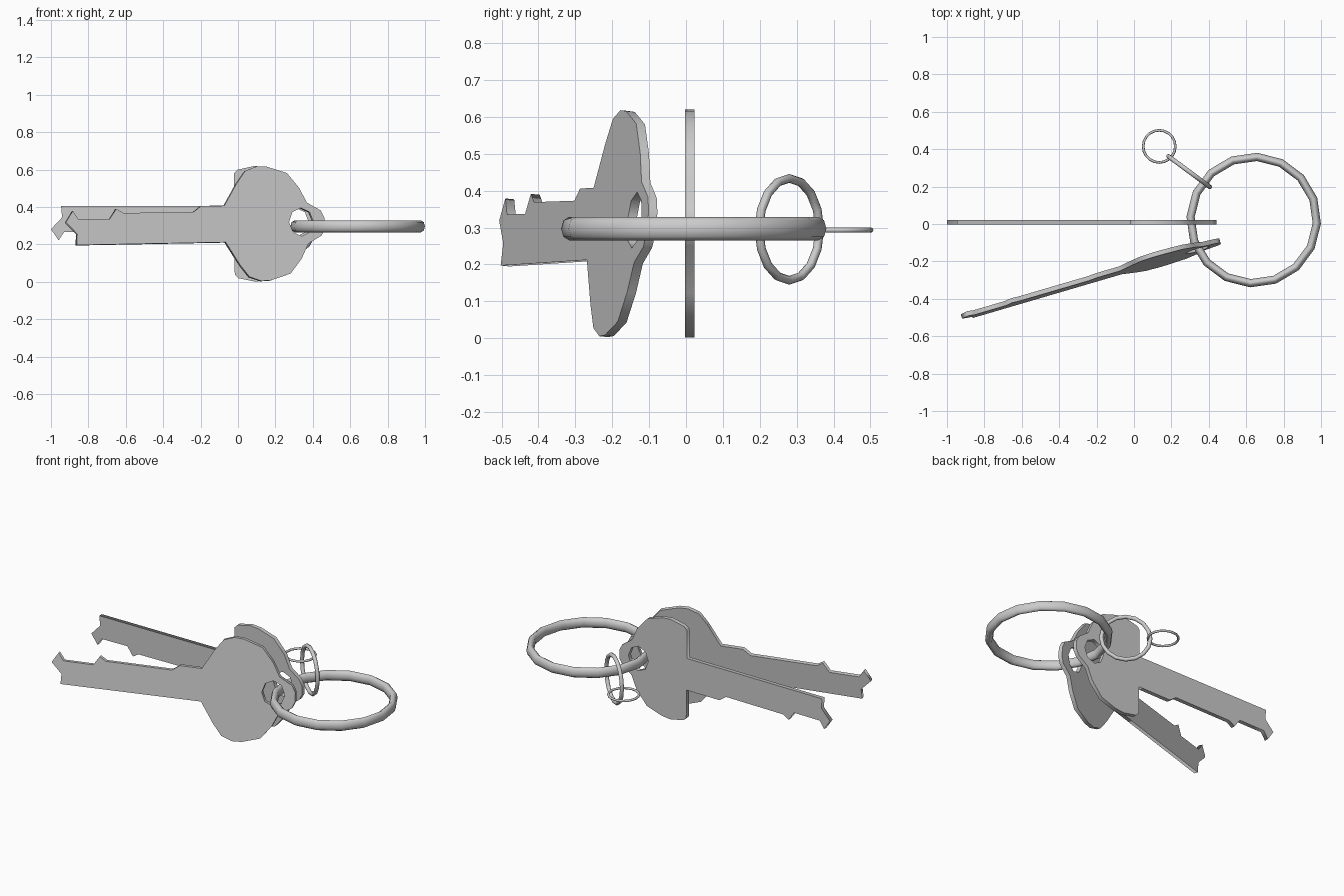
import bpy, math
from mathutils import Matrix, Vector

if "Cube" in bpy.data.objects:
    bpy.data.objects.remove(bpy.data.objects["Cube"])

# Blade outline shared by both keys: (distance back from the nose, height towards the teeth)
BLADE = [(0.685, 0.098), (0.73, 0.065), (1.12, 0.065), (1.157, 0.088), (1.195, 0.034),
         (1.37, 0.034), (1.40, 0.078), (1.44, 0.018), (1.38, -0.045), (1.385, -0.105)]

# Half outlines of the two bows, from blade to nose
ROUND_BOW = [(0.555, 0.098), (0.48, 0.22), (0.43, 0.285), (0.365, 0.308), (0.31, 0.305),
             (0.2, 0.27), (0.135, 0.19), (0.095, 0.11), (0.02, 0.068), (0.0, 0.028)]
SQUARE_BOW = [(0.46, 0.098), (0.46, 0.27), (0.44, 0.29), (0.35, 0.309), (0.29, 0.303),
              (0.19, 0.27), (0.12, 0.19), (0.085, 0.11), (0.02, 0.062), (0.0, 0.025)]


def add_key(name, bow, side, nose, yaw, roll):
    """Flat key cut from an outline with an eyelet; side = +1 teeth up, -1 teeth down."""
    outline = BLADE + [(u, -v) for u, v in bow] + bow[::-1]
    pts = [(-u, side * v) for u, v in outline]
    hole = [(-0.13 + 0.068 * math.cos(a), 0.006 + 0.076 * math.sin(a))
            for a in (math.tau * i / 8 for i in range(8))]
    cu = bpy.data.curves.new(name, 'CURVE')
    cu.dimensions = '2D'
    cu.fill_mode = 'BOTH'
    cu.extrude = 0.0125
    for loop in (pts, hole):
        sp = cu.splines.new('POLY')
        sp.points.add(len(loop) - 1)
        for p, (x, y) in zip(sp.points, loop):
            p.co = (x, y, 0, 1)
        sp.use_cyclic_u = True
    ob = bpy.data.objects.new(name, cu)
    bpy.context.collection.objects.link(ob)
    # Orient: local x runs to the nose, local y up
    ax = Vector((math.cos(yaw), math.sin(yaw), 0.01)).normalized()
    up = Vector((-math.sin(yaw) * roll, math.cos(yaw) * roll, 1))
    up = (up - ax * up.dot(ax)).normalized()
    rot = Matrix((ax, up, ax.cross(up))).transposed().to_4x4()
    ob.matrix_world = Matrix.Translation(nose) @ rot
    bpy.ops.object.select_all(action='DESELECT')
    ob.select_set(True)
    bpy.context.view_layer.objects.active = ob
    bpy.ops.object.convert(target='MESH')


def add_ring(name, loc, outer, minor, sides, rot=(0, 0, 0), flat=1.0):
    bpy.ops.mesh.primitive_torus_add(major_segments=sides, minor_segments=8, location=loc,
                                     rotation=rot, major_radius=outer - minor,
                                     minor_radius=minor)
    ob = bpy.context.object
    ob.name = name
    ob.scale.z = flat
    bpy.ops.object.shade_smooth_by_angle(angle=math.radians(50))


# Keys
add_key("back_key", SQUARE_BOW, -1, (0.44, 0.01, 0.314), 0.0, 0.0)
add_key("front_key", ROUND_BOW, 1, (0.46, -0.092, 0.314), math.radians(16.3), 0.1)

# Rings
add_ring("main_ring", (0.64, 0.021, 0.297), 0.36, 0.022, 16, (0, 0, math.radians(-3)), 1.45)
add_ring("link_ring", (0.295, 0.28, 0.295), 0.15, 0.012, 16,
         (math.radians(90), 0, math.radians(-36.5)))
add_ring("small_ring", (0.135, 0.415, 0.293), 0.093, 0.007, 20)
